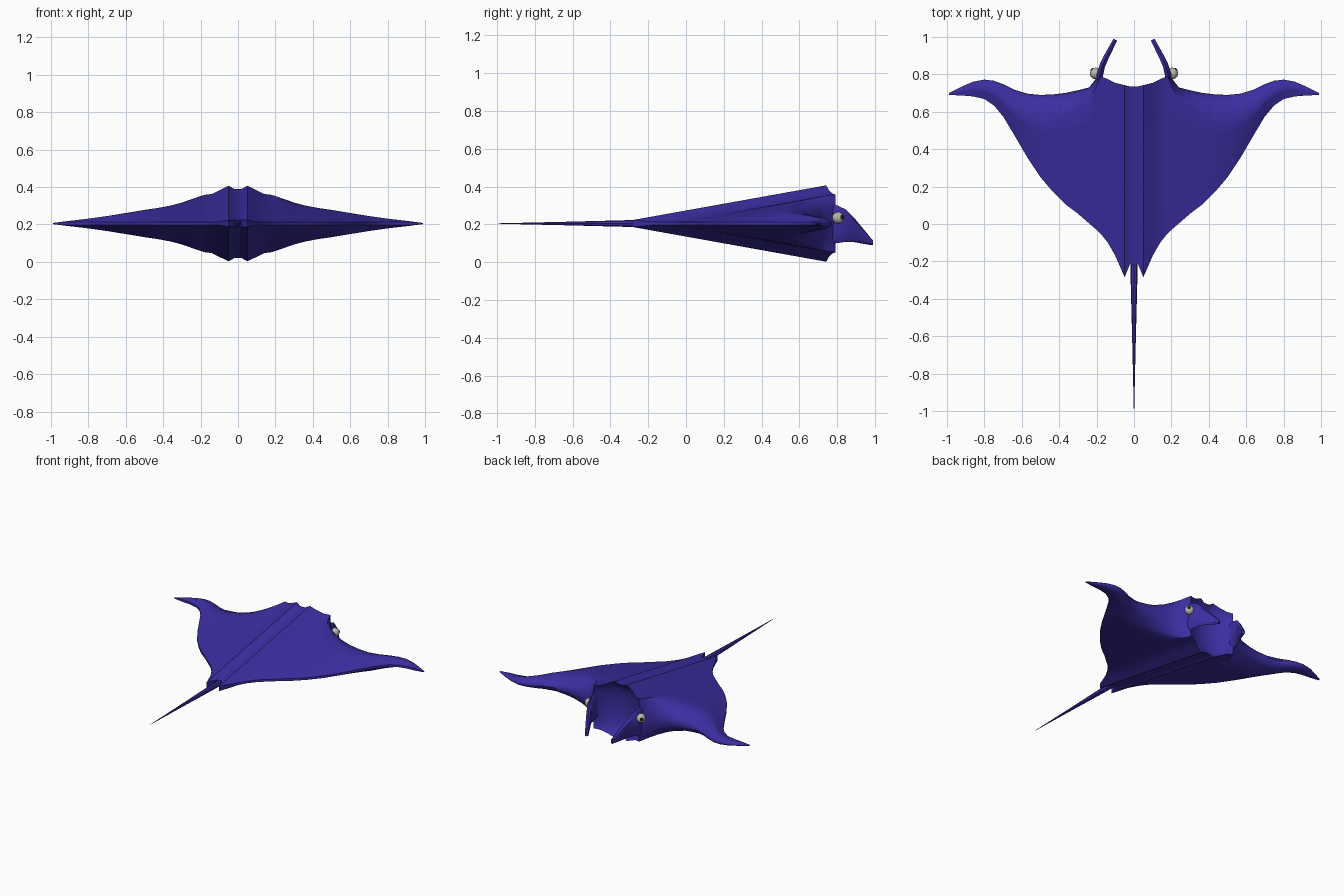
import bpy, bmesh, math
from mathutils import Vector

if "Cube" in bpy.data.objects:
    bpy.data.objects.remove(bpy.data.objects["Cube"])

ZC = 0.205


def material(name, col):
    m = bpy.data.materials.new(name)
    m.diffuse_color = (*col, 1)
    m.use_nodes = True
    m.node_tree.nodes["Principled BSDF"].inputs["Base Color"].default_value = m.diffuse_color
    return m


SKIN = material("skin", (0.045, 0.027, 0.36))
WHITE = material("eye_white", (0.5, 0.48, 0.42))
BLACK = material("pupil_black", (0.01, 0.01, 0.01))


def finish(name, bm, mat, angle=35):
    bmesh.ops.recalc_face_normals(bm, faces=bm.faces)
    me = bpy.data.meshes.new(name)
    bm.to_mesh(me)
    bm.free()
    ob = bpy.data.objects.new(name, me)
    bpy.context.collection.objects.link(ob)
    me.materials.append(mat)
    bpy.ops.object.select_all(action='DESELECT')
    ob.select_set(True)
    bpy.context.view_layer.objects.active = ob
    bpy.ops.object.shade_smooth_by_angle(angle=math.radians(angle))
    return ob


def loft(name, rings, mat, angle=35):
    bm = bmesh.new()
    vs = [[bm.verts.new(p) for p in r] for r in rings]
    n = len(rings[0])
    for a, b in zip(vs, vs[1:]):
        for i in range(n):
            j = (i + 1) % n
            bm.faces.new((a[i], a[j], b[j], b[i]))
    bm.faces.new(vs[0])
    bm.faces.new(vs[-1])
    bmesh.ops.remove_doubles(bm, verts=bm.verts, dist=0.0004)
    return finish(name, bm, mat, angle)


# Body and wings: x, leading y, trailing y, half thickness, nose length (negative = mouth recess)
STATIONS = [
    (0.00, 0.735, -0.21, 0.185, -0.06), (0.02, 0.735, -0.21, 0.185, -0.06),
    (0.05, 0.742, -0.285, 0.202, -0.06), (0.10, 0.755, -0.17, 0.178, -0.06),
    (0.14, 0.775, -0.10, 0.158, -0.05), (0.18, 0.79, -0.05, 0.153, 0.0),
    (0.205, 0.775, -0.027, 0.145, 0.05), (0.24, 0.73, 0.003, 0.133, 0.06),
    (0.30, 0.715, 0.055, 0.112, 0.09), (0.36, 0.702, 0.10, 0.096, 0.12),
    (0.43, 0.693, 0.168, 0.083, 0.14), (0.50, 0.69, 0.25, 0.073, 0.15),
    (0.57, 0.697, 0.355, 0.061, 0.15), (0.64, 0.718, 0.475, 0.05, 0.12),
    (0.70, 0.748, 0.575, 0.04, 0.09), (0.75, 0.766, 0.635, 0.033, 0.07),
    (0.80, 0.772, 0.668, 0.026, 0.05), (0.86, 0.761, 0.682, 0.019, 0.04),
    (0.92, 0.735, 0.687, 0.012, 0.025), (0.99, 0.70, 0.69, 0.003, 0.005)]


def section(x, yf, yt, h, d):
    e = min(h, 0.018 if abs(x) < 0.08 else 0.008)
    crest = yf - max(d, 0)
    top = [(yt + (crest - yt) * i / 5, e + (h - e) * i / 5) for i in range(6)]
    for a in (25, 50, 70, 90):
        s, c = math.sin(math.radians(a)), math.cos(math.radians(a))
        top.append((crest + d * s, h * c))
    return ([(x, y, ZC + z) for y, z in top] +
            [(x, y, ZC - z) for y, z in reversed(top[:-1])])


mirrored = [(-s[0], *s[1:]) for s in reversed(STATIONS[1:])]
loft("body_and_wings", [section(*s) for s in mirrored + STATIONS], SKIN, 40)

# Tail
loft("tail", [[(r * math.cos(k * math.pi / 4), y, ZC + r * math.sin(k * math.pi / 4))
               for k in range(8)]
              for y, r in ((-0.12, 0.02), (-0.3, 0.018), (-0.65, 0.009), (-1.0, 0.001))], SKIN)

# Horn fins: centre x, y, z low, z high, half width
HORN = [(0.175, 0.74, 0.09, 0.32, 0.016), (0.184, 0.79, 0.10, 0.305, 0.016),
        (0.17, 0.845, 0.108, 0.28, 0.014), (0.15, 0.89, 0.106, 0.235, 0.013),
        (0.10, 0.985, 0.09, 0.12, 0.010)]


def ball(name, centre, r, mat):
    bm = bmesh.new()
    bmesh.ops.create_uvsphere(bm, u_segments=20, v_segments=12, radius=r)
    bmesh.ops.translate(bm, verts=bm.verts, vec=centre)
    finish(name, bm, mat, 60)


for side, sx in (("left", -1), ("right", 1)):
    rings = []
    for x, y, lo, hi, w in HORN:
        b = (hi - lo) * 0.15
        rings.append([(sx * (x + u * w), y + u * w * 0.5, z) for u, z in
                      ((-1, lo + b), (0, lo), (1, lo + b), (1, hi - b), (0, hi), (-1, hi - b))])
    loft("horn_fin_" + side, rings, SKIN)
    # Eyes
    c = Vector((sx * 0.205, 0.805, 0.235))
    ball("eye_" + side, c, 0.031, WHITE)
    ball("pupil_" + side, c + Vector((sx * 0.7, 0.7, 0.12)).normalized() * 0.02, 0.0145, BLACK)
